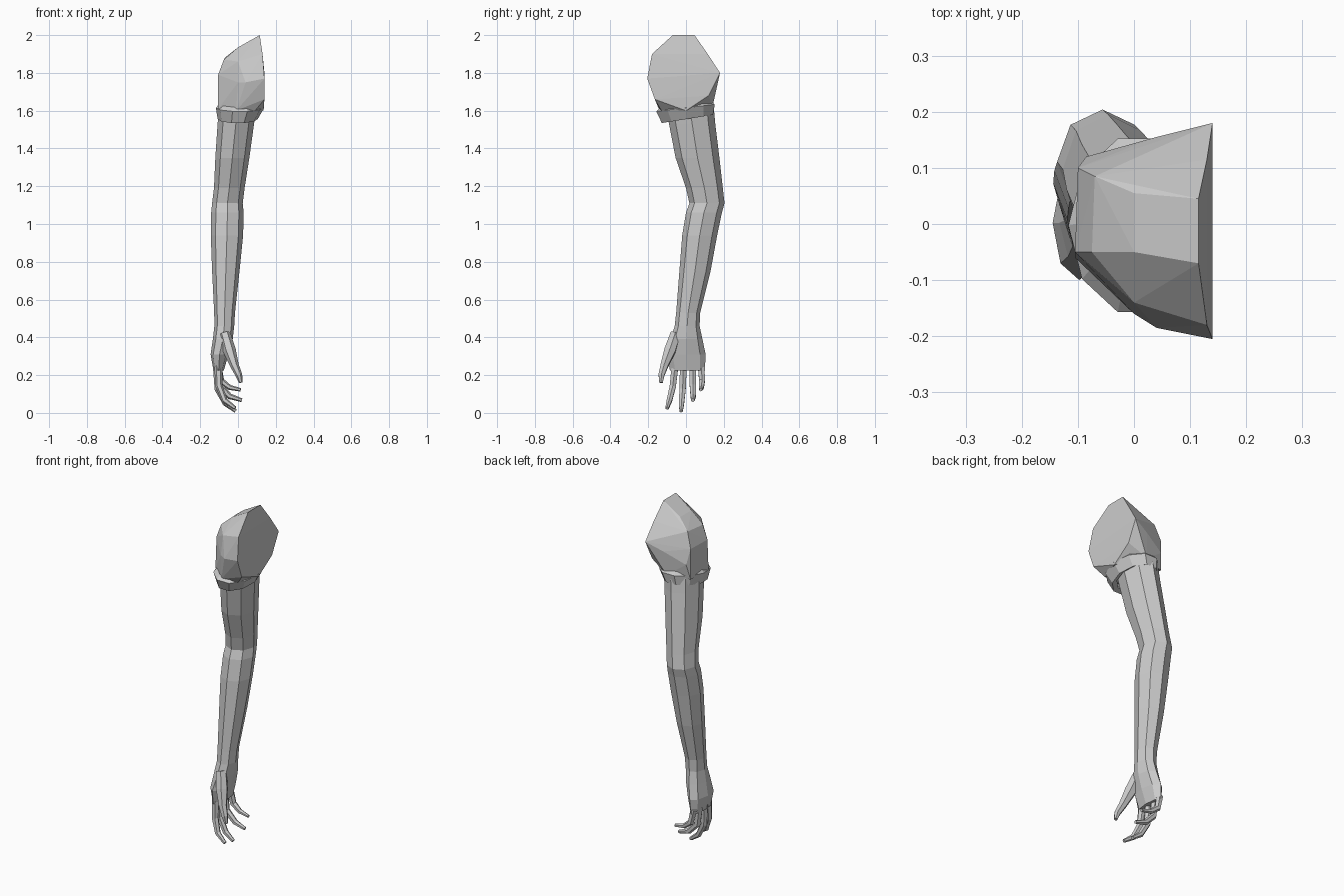
import bpy, bmesh, math
from mathutils import Vector


def finish(name, bm):
    bmesh.ops.recalc_face_normals(bm, faces=bm.faces)
    me = bpy.data.meshes.new(name)
    bm.to_mesh(me)
    bm.free()
    ob = bpy.data.objects.new(name, me)
    bpy.context.collection.objects.link(ob)
    return ob


def loft(name, rings, cap=True):
    bm = bmesh.new()
    vs = [[bm.verts.new(p) for p in r] for r in rings]
    n = len(vs[0])
    for a, b in zip(vs, vs[1:]):
        for i in range(n):
            j = (i + 1) % n
            bm.faces.new((a[i], a[j], b[j], b[i]))
    if cap:
        bm.faces.new(vs[0])
        bm.faces.new(vs[-1])
    return finish(name, bm)


def ring(z, x0, x1, y0, y1, n=8, tilt=0.0):
    """Oval filling the given x and y range, tilted along y."""
    pts = []
    for i in range(n):
        a = 2 * math.pi * i / n
        y = (y0 + y1) / 2 + (y1 - y0) / 2 * math.sin(a)
        pts.append((( x0 + x1) / 2 + (x1 - x0) / 2 * math.cos(a), y, z + tilt * y))
    return pts


def finger(name, path, radii, n=6):
    path = [Vector(p) for p in path]
    rings = []
    for i, p in enumerate(path):
        t = (path[min(i + 1, len(path) - 1)] - path[max(i - 1, 0)]).normalized()
        u = t.cross(Vector((0, 1, 0))).normalized()
        w = t.cross(u)
        rings.append([p + radii[i] * (math.cos(k * math.tau / n) * u + math.sin(k * math.tau / n) * w)
                      for k in range(n)])
    return loft(name, rings)


# Sleeve shoulder: faceted convex form with a flat inner face
bm = bmesh.new()
for p in [(.115, -.07, 2), (.115, .045, 2), (.13, .115, 1.9), (.14, .18, 1.8),
          (.13, -.18, 1.9), (.14, -.205, 1.77), (.14, -.165, 1.66), (.138, .12, 1.68),
          (.135, 0, 1.6), (0, .055, 1.935), (0, -.05, 1.935), (-.07, .085, 1.88),
          (-.075, -.05, 1.87), (-.105, -.05, 1.79), (-.1, .1, 1.79), (0, -.14, 1.86),
          (0, -.16, 1.75), (.04, -.185, 1.75), (.04, .155, 1.76), (-.085, .12, 1.7),
          (-.105, -.06, 1.61), (-.1, .1, 1.61), (-.01, -.14, 1.6), (.03, .14, 1.62),
          (.09, -.13, 1.6)]:
    bm.verts.new(p)
hull = bmesh.ops.convex_hull(bm, input=bm.verts)
bmesh.ops.delete(bm, geom=[v for v in bm.verts if not v.link_faces], context='VERTS')
finish("sleeve_shoulder", bm)

# Sleeve cuff: tilted folded band
loft("sleeve_cuff", [ring(1.635, -.1, .12, -.14, .14, 10, .12),
                     ring(1.615, -.117, .138, -.165, .16, 10, .12),
                     ring(1.555, -.108, .105, -.135, .15, 10, .16),
                     ring(1.56, -.1, .09, -.105, .145, 10, .16)], cap=False)

# Arm, from inside the sleeve down through the wrist to the palm
loft("arm", [ring(*r) for r in [
    (1.64, -.1, .1, -.11, .145), (1.53, -.108, .085, -.09, .155),
    (1.35, -.12, .06, -.055, .177), (1.19, -.127, .035, 0, .195),
    (1.11, -.137, .025, .018, .204), (1.06, -.142, .03, 0, .19),
    (.94, -.144, .027, -.02, .165), (.75, -.137, .008, -.035, .13),
    (.53, -.126, -.016, -.052, .075), (.46, -.125, -.02, -.06, .072),
    (.39, -.133, -.028, -.083, .087), (.31, -.145, -.05, -.1, .104),
    (.225, -.13, -.075, -.085, .1)]])

# Curled fingers
R = [.021, .019, .016, .01]
finger("index_finger", [(-.105, -.058, .25), (-.1, -.07, .14), (-.07, -.088, .065), (-.015, -.1, .025)], R)
finger("middle_finger", [(-.112, -.014, .25), (-.105, -.018, .125), (-.065, -.024, .05), (-.012, -.026, .01)], R)
finger("ring_finger", [(-.112, .036, .25), (-.1, .036, .145), (-.045, .038, .088), (.02, .036, .067)], R)
finger("little_finger", [(-.108, .08, .25), (-.09, .085, .17), (-.045, .082, .135), (.014, .078, .122)],
       [.02, .018, .014, .009])

# Thumb
finger("thumb", [(-.07, -.055, .42), (-.045, -.085, .33), (-.018, -.115, .25), (.005, -.13, .2), (.015, -.132, .16)],
       [.03, .034, .023, .018, .01])
